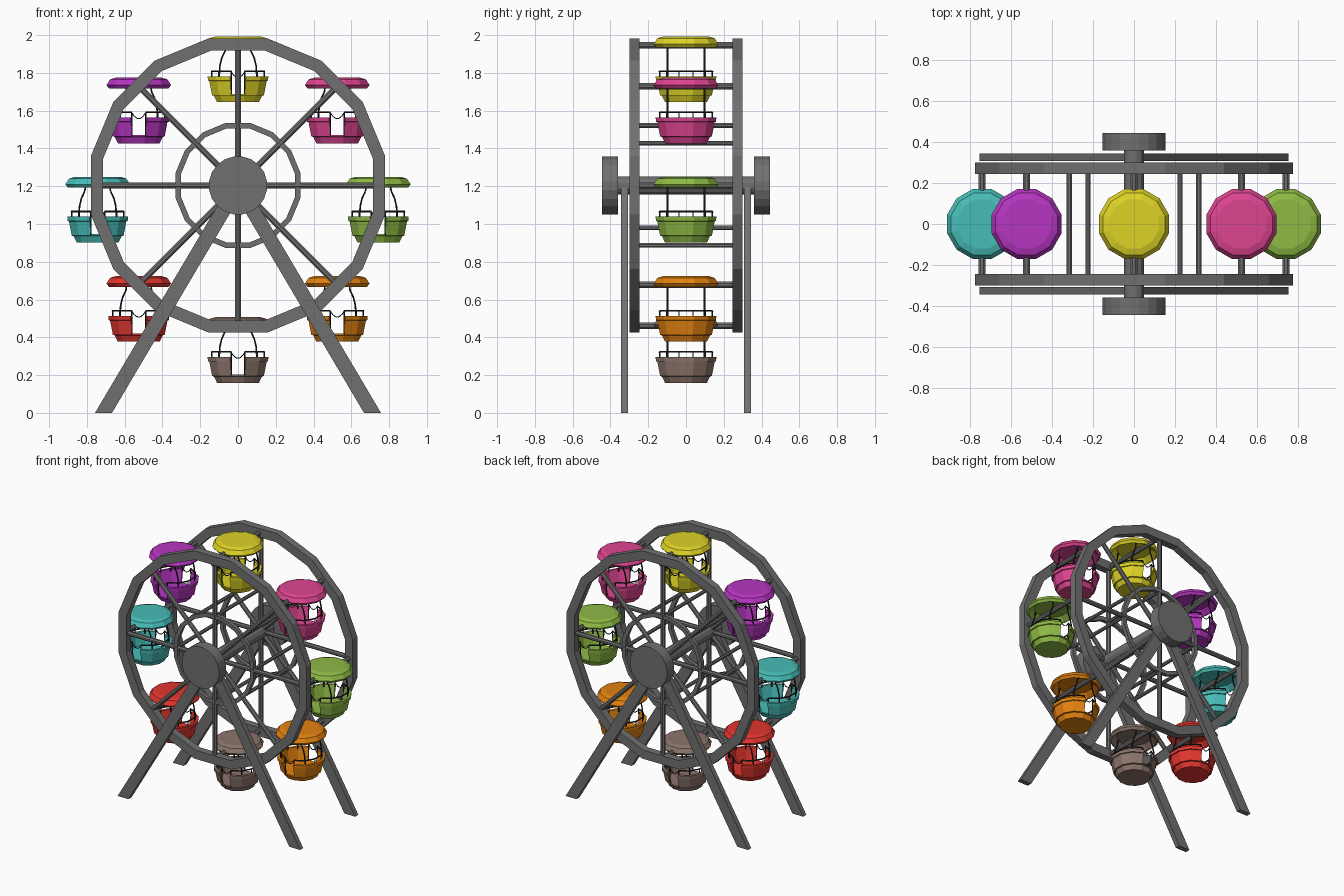
import bpy, bmesh, math
from mathutils import Vector, Matrix

if "Cube" in bpy.data.objects:
    bpy.data.objects.remove(bpy.data.objects["Cube"])

HUB = 1.204      # wheel centre height
PIVOT_R = 0.743  # distance of cabins from wheel centre


def material(name, srgb):
    m = bpy.data.materials.new(name)
    m.diffuse_color = [((c + 0.055) / 1.055) ** 2.4 if c > 0.04 else c / 12.92 for c in srgb] + [1]
    m.use_nodes = True
    m.node_tree.nodes["Principled BSDF"].inputs["Base Color"].default_value = m.diffuse_color
    return m


steel = material("steel grey", (0.44, 0.44, 0.44))
wire = material("dark wire", (0.15, 0.15, 0.17))
cabin_colours = [material(n, c) for n, c in (
    ("lime green", (0.56, 0.73, 0.27)), ("pink", (0.87, 0.27, 0.57)),
    ("yellow", (0.87, 0.83, 0.15)), ("purple", (0.72, 0.21, 0.76)),
    ("turquoise", (0.28, 0.74, 0.72)), ("red", (0.89, 0.21, 0.18)),
    ("brown", (0.55, 0.46, 0.42)), ("orange", (0.89, 0.51, 0.06)))]


def finish(bm, name, mat, loc=(0, 0, 0)):
    bmesh.ops.recalc_face_normals(bm, faces=bm.faces)
    me = bpy.data.meshes.new(name)
    bm.to_mesh(me)
    bm.free()
    me.materials.append(mat)
    ob = bpy.data.objects.new(name, me)
    ob.location = loc
    bpy.context.collection.objects.link(ob)
    return ob


def rod(bm, a, b, r, sides=8):
    a, b = Vector(a), Vector(b)
    d = b - a
    rot = d.to_track_quat('Z', 'Y').to_matrix().to_4x4()
    spin = Matrix.Rotation(math.pi / sides, 4, 'Z')
    bmesh.ops.create_cone(bm, cap_ends=True, segments=sides, radius1=r, radius2=r,
                          depth=d.length, matrix=Matrix.Translation((a + b) / 2) @ rot @ spin)


def path(bm, pts, r):
    for a, b in zip(pts, pts[1:]):
        rod(bm, a, b, r, 6)


def sweep(bm, profile, sides, first=0, count=None):
    """Turn a closed (apothem, z) profile about z, whole or over part of the sides."""
    full = count is None
    n = sides if full else count + 1
    k = 1 / math.cos(math.pi / sides)
    rings = []
    for i in range(n):
        a = (first + i - 0.5) * 2 * math.pi / sides
        rings.append([bm.verts.new((r * k * math.cos(a), r * k * math.sin(a), z)) for r, z in profile])
    for i in range(n if full else n - 1):
        p, q = rings[i], rings[(i + 1) % n]
        for j in range(len(profile)):
            m = (j + 1) % len(profile)
            bm.faces.new((p[j], p[m], q[m], q[j]))
    if not full:
        bm.faces.new(rings[0])
        bm.faces.new(rings[-1])
    bmesh.ops.remove_doubles(bm, verts=bm.verts, dist=1e-5)


def polar(r, i, y=0.0):
    a = i * math.pi / 4
    return (r * math.cos(a), y, HUB + r * math.sin(a))


# Wheel rims, inner rings, spokes, hubs and legs on both sides
for s, side in ((-1, "front"), (1, "back")):
    for name, r0, r1, h in (("rim", 0.714, 0.779, 0.0275), ("inner_ring", 0.302, 0.331, 0.014)):
        bm = bmesh.new()
        sweep(bm, [(r0, -h), (r1, -h), (r1, h), (r0, h)], 16)
        ob = finish(bm, f"{side}_{name}", steel, (0, s * 0.2725, HUB))
        ob.rotation_euler = (math.pi / 2, 0, 0)
        # flat side of the polygon faces up
    bm = bmesh.new()
    for i in range(8):
        rod(bm, (0, s * 0.2725, HUB), polar(0.74, i, s * 0.2725), 0.017)
    finish(bm, f"{side}_spokes", steel)

    bm = bmesh.new()
    rod(bm, (0, s * 0.36, HUB), (0, s * 0.445, HUB), 0.155, 20)
    finish(bm, f"{side}_hub_disc", steel)

    bm = bmesh.new()
    for m in (-1, 1):
        vs = [bm.verts.new((m * x, s * 0.308, z)) for x, z in
              ((0.757, 0), (0.667, 0), (-0.045, HUB), (0.045, HUB))]
        f = bm.faces.new(vs)
        ext = bmesh.ops.extrude_face_region(bm, geom=[f])
        # keep the starting face so the leg is closed
        moved = [v for v in ext["geom"] if isinstance(v, bmesh.types.BMVert)]
        bmesh.ops.translate(bm, verts=moved, vec=(0, s * 0.037, 0))
        if not f.is_valid:
            bm.faces.new(vs)
    finish(bm, f"{side}_legs", steel)

# Axle and cross bars
bm = bmesh.new()
rod(bm, (0, -0.37, HUB), (0, 0.37, HUB), 0.05, 12)
finish(bm, "axle", steel)
bm = bmesh.new()
for i in range(8):
    rod(bm, polar(PIVOT_R, i, -0.29), polar(PIVOT_R, i, 0.29), 0.018)
    rod(bm, polar(0.317, i, -0.28), polar(0.317, i, 0.28), 0.0135)
finish(bm, "cross_bars", steel)

# Cabins
for i, mat in enumerate(cabin_colours):
    loc = polar(PIVOT_R, i)

    # Canopy: shallow hollow dome
    bm = bmesh.new()
    sweep(bm, [(0, 0.046), (0.12, 0.046), (0.152, 0.036), (0.171, 0.006), (0.157, -0.012),
               (0.145, -0.006), (0.115, 0.022), (0, 0.026)], 12)
    finish(bm, "canopy", mat, loc)

    # Tub: base plus two wall halves, open at front and back
    bm = bmesh.new()
    sweep(bm, [(0, -0.258), (0.135, -0.258), (0.137, -0.266), (0.127, -0.268),
               (0.111, -0.302), (0, -0.302)], 12)
    finish(bm, "tub_base", mat, loc)
    bm = bmesh.new()
    for first in (-2, 4):
        sweep(bm, [(0.161, -0.165), (0.159, -0.188), (0.152, -0.19), (0.137, -0.266),
                   (0.122, -0.266), (0.143, -0.165)], 12, first, 5)
    finish(bm, "tub_walls", mat, loc)

    # Hand rails, posts, hangers and entrance chains
    bm = bmesh.new()
    for m in (-1, 1):
        arc = []
        for k in range(6):
            a = (k - 2.5) * math.pi / 6
            arc.append((m * 0.143 * math.cos(a), 0.143 * math.sin(a), -0.138))
        path(bm, arc, 0.005)
        for x, y, z in arc:
            rod(bm, (x, y, z), (x, y, -0.175), 0.004, 6)
        for t in (-1, 1):
            rod(bm, (m * 0.037, t * 0.141, -0.138), (m * 0.037, t * 0.135, -0.262), 0.004, 6)
            path(bm, [(m * x, t * 0.097, z) for x, z in
                      ((0.062, 0.02), (0.068, -0.03), (0.086, -0.068), (0.096, -0.11), (0.1, -0.18))], 0.005)
    for t in (-1, 1):
        path(bm, [(x, t * 0.138, -0.172 + 24 * x * x) for x in
                  (-0.037, -0.025, -0.012, 0, 0.012, 0.025, 0.037)], 0.003)
    finish(bm, "cabin_rails", wire, loc)
